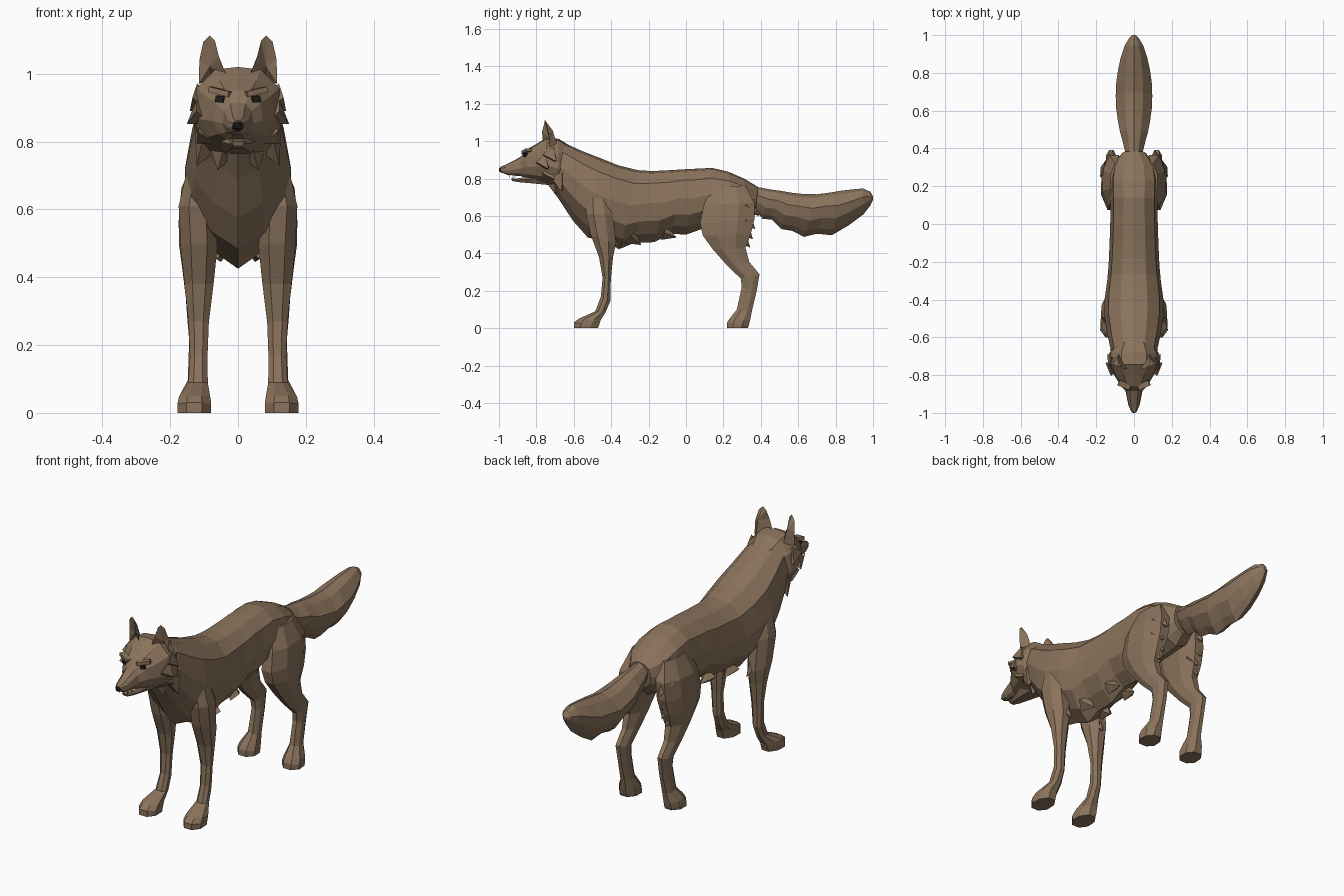
import bpy, bmesh
from mathutils import Vector, Matrix


def material(name, rgb):
    m = bpy.data.materials.new(name)
    m.diffuse_color = (*rgb, 1)
    return m


FUR = material("brown_fur", (0.255, 0.17, 0.106))
BLACK = material("black", (0.012, 0.012, 0.013))
TOOTH = material("ivory", (0.5, 0.43, 0.32))


def finish(name, bm, mat, mirror=False):
    """Turn a bmesh into a flat-shaded object, optionally mirrored across x."""
    if mirror:
        copy = bmesh.ops.duplicate(bm, geom=bm.verts[:] + bm.edges[:] + bm.faces[:])
        for v in copy["geom"]:
            if isinstance(v, bmesh.types.BMVert):
                v.co.x *= -1
    bmesh.ops.recalc_face_normals(bm, faces=bm.faces[:])
    me = bpy.data.meshes.new(name)
    bm.to_mesh(me)
    bm.free()
    me.materials.append(mat)
    ob = bpy.data.objects.new(name, me)
    bpy.context.collection.objects.link(ob)
    return ob


def loft(name, stations, profile, mat=FUR, mirror=False):
    """Skin rings; station = (y1, z1, y2, z2, x centre, half width), profile = (t, w)."""
    bm = bmesh.new()
    around = profile + [(t, -w) for t, w in reversed(profile) if w > 0]
    rings = []
    for y1, z1, y2, z2, xc, hw in stations:
        rings.append([bm.verts.new((xc + w * hw, y1 + (y2 - y1) * t, z1 + (z2 - z1) * t))
                      for t, w in around])
    n = len(around)
    for a, b in zip(rings, rings[1:]):
        for i in range(n):
            j = (i + 1) % n
            bm.faces.new((a[i], a[j], b[j], b[i]))
    bm.faces.new(rings[0])
    bm.faces.new(rings[-1])
    return finish(name, bm, mat, mirror)


def tufts(name, items, mat=FUR, sides=4, mirror=True):
    """Pointed locks; each item = (base, tip, radius)."""
    bm = bmesh.new()
    for base, tip, r in items:
        b, t = Vector(base), Vector(tip)
        d = t - b
        m = Matrix.Translation((b + t) / 2) @ d.to_track_quat('Z', 'Y').to_matrix().to_4x4()
        bmesh.ops.create_cone(bm, cap_ends=True, segments=sides, radius1=r, radius2=0,
                              depth=d.length, matrix=m)
    finish(name, bm, mat, mirror)


# Torso and neck
loft("body", [
    (-.72, .995, -.74, .77, 0, .11),
    (-.64, .985, -.68, .69, 0, .125),
    (-.55, .945, -.605, .575, 0, .143),
    (-.46, .91, -.525, .485, 0, .157),
    (-.36, .87, -.43, .46, 0, .155),
    (-.26, .845, -.35, .425, 0, .142),
    (-.18, .84, -.28, .455, 0, .135),
    (-.08, .845, -.17, .46, 0, .13),
    (.0, .85, -.08, .505, 0, .127),
    (.06, .853, .0, .50, 0, .125),
    (.14, .857, .11, .54, 0, .125),
    (.23, .835, .24, .55, 0, .128),
    (.31, .80, .32, .56, 0, .115),
    (.385, .755, .37, .61, 0, .06)],
    [(0, 0), (.03, .45), (.17, .86), (.45, 1), (.7, .9), (.88, .5), (1, 0)])

# Bushy tail
loft("tail", [
    (.30, .79, .32, .66, 0, .035),
    (.38, .755, .37, .63, 0, .045),
    (.45, .742, .41, .585, 0, .06),
    (.50, .735, .46, .58, 0, .074),
    (.56, .725, .51, .53, 0, .085),
    (.63, .717, .57, .52, 0, .094),
    (.70, .716, .63, .488, 0, .097),
    (.77, .725, .70, .505, 0, .094),
    (.83, .735, .78, .497, 0, .085),
    (.89, .742, .87, .55, 0, .07),
    (.945, .747, .95, .61, 0, .048),
    (.985, .73, .985, .655, 0, .025),
    (1.0, .705, 1.0, .685, 0, .01)],
    [(0, 0), (.08, .5), (.33, 1), (.62, .85), (.87, .38), (1, 0)])

# Legs with paws
LEG = [(0, .45), (.28, 1), (.7, .95), (1, .4)]
loft("front_legs", [
    (-.53, .74, -.42, .74, .105, .04),
    (-.535, .61, -.39, .61, .12, .055),
    (-.51, .50, -.375, .45, .115, .054),
    (-.465, .38, -.39, .38, .115, .043),
    (-.446, .27, -.402, .26, .116, .03),
    (-.455, .17, -.405, .145, .116, .026),
    (-.485, .09, -.43, .085, .118, .029),
    (-.575, .05, -.455, .045, .128, .046),
    (-.60, .03, -.465, .015, .129, .05),
    (-.60, 0, -.47, 0, .129, .049)], LEG, mirror=True)
loft("hind_legs", [
    (.14, .76, .32, .76, .085, .04),
    (.095, .66, .365, .67, .105, .062),
    (.075, .56, .365, .58, .112, .063),
    (.09, .495, .345, .50, .118, .056),
    (.145, .42, .318, .43, .12, .044),
    (.22, .335, .338, .355, .121, .033),
    (.293, .265, .393, .288, .121, .028),
    (.298, .22, .378, .20, .119, .025),
    (.272, .10, .352, .09, .12, .028),
    (.232, .05, .342, .04, .128, .046),
    (.22, .03, .336, .015, .129, .05),
    (.22, 0, .33, 0, .129, .049)], LEG, mirror=True)

# Skull and muzzle, then lower jaw
loft("head", [
    (-.995, .862, -.985, .832, 0, .016),
    (-.965, .873, -.955, .82, 0, .03),
    (-.885, .915, -.88, .812, 0, .045),
    (-.858, .952, -.85, .80, 0, .073),
    (-.80, .985, -.79, .785, 0, .108),
    (-.745, 1.02, -.735, .77, 0, .135),
    (-.68, 1.012, -.69, .745, 0, .132),
    (-.62, .975, -.65, .75, 0, .10)],
    [(0, 0), (.03, .5), (.25, .9), (.6, 1), (.85, .78), (1, .35)])
loft("lower_jaw", [
    (-.935, .80, -.93, .787, 0, .018),
    (-.89, .802, -.89, .78, 0, .03),
    (-.83, .815, -.83, .775, 0, .046),
    (-.73, .83, -.73, .765, 0, .065)], [(0, .8), (.4, 1), (1, .6)])

# Ears: dished front, ridged back
bm = bmesh.new()
rim = [bm.verts.new(p) for p in [
    (.036, -.765, 1.0), (.056, -.77, 1.05), (.068, -.757, 1.098), (.083, -.755, 1.113),
    (.102, -.748, 1.095), (.114, -.735, 1.04), (.115, -.73, .97)]]
dish = bm.verts.new((.083, -.733, 1.02))
ridge = bm.verts.new((.085, -.712, 1.055))
root = bm.verts.new((.08, -.69, .985))
for a, b in zip(rim, rim[1:]):
    bm.faces.new((a, b, dish))
    bm.faces.new((b, a, ridge))
for trio in [(rim[0], ridge, root), (ridge, rim[-1], root),
             (rim[0], root, dish), (root, rim[-1], dish)]:
    bm.faces.new(trio)
finish("ears", bm, FUR, True)

# Fur locks
tufts("cheek_fur", [
    ((.10, -.765, .89), (.151, -.735, .852), .045),
    ((.10, -.73, .93), (.142, -.69, .89), .05),
    ((.085, -.74, .83), (.122, -.70, .795), .045),
    ((.085, -.68, .81), (.122, -.665, .728), .05),
    ((.04, -.70, .79), (.06, -.70, .715), .05)])
tufts("thigh_fur", [
    ((.11, .32, .66), (.112, .392, .60), .045),
    ((.12, .32, .58), (.122, .37, .53), .04),
    ((.105, .31, .53), (.11, .358, .475), .035),
    ((.118, .30, .48), (.12, .345, .43), .03)])
tufts("elbow_fur", [((.11, -.42, .50), (.10, -.355, .42), .04),
                    ((.06, -.30, .49), (.05, -.24, .445), .045),
                    ((.05, -.12, .51), (.045, -.05, .485), .04)])


def block(name, size, centre, tilt, mat, mirror=True):
    """Small box tilted about the y axis and swept back about z."""
    m = (Matrix.Translation(centre) @ Matrix.Rotation(tilt[1], 4, 'Z')
         @ Matrix.Rotation(tilt[0], 4, 'Y') @ Matrix.Diagonal((*size, 1)))
    bm = bmesh.new()
    bmesh.ops.create_cube(bm, size=1, matrix=m)
    finish(name, bm, mat, mirror)


# Brows, eyes, nose, teeth
block("brows", (.065, .03, .016), (.052, -.853, .947), (-.22, .4), FUR)
block("eyes", (.026, .02, .019), (.051, -.858, .925), (-.12, .45), BLACK)
bm = bmesh.new()
bmesh.ops.create_icosphere(bm, subdivisions=1, radius=1, matrix=Matrix.Translation(
    (0, -.984, .847)) @ Matrix.Diagonal((.02, .0185, .018, 1)))
finish("nose", bm, BLACK)
tufts("teeth", [((.022, -.945, .822), (.022, -.945, .802), .004),
                ((.026, -.915, .818), (.028, -.915, .803), .004),
                ((.014, -.925, .798), (.015, -.928, .816), .004)], TOOTH)
